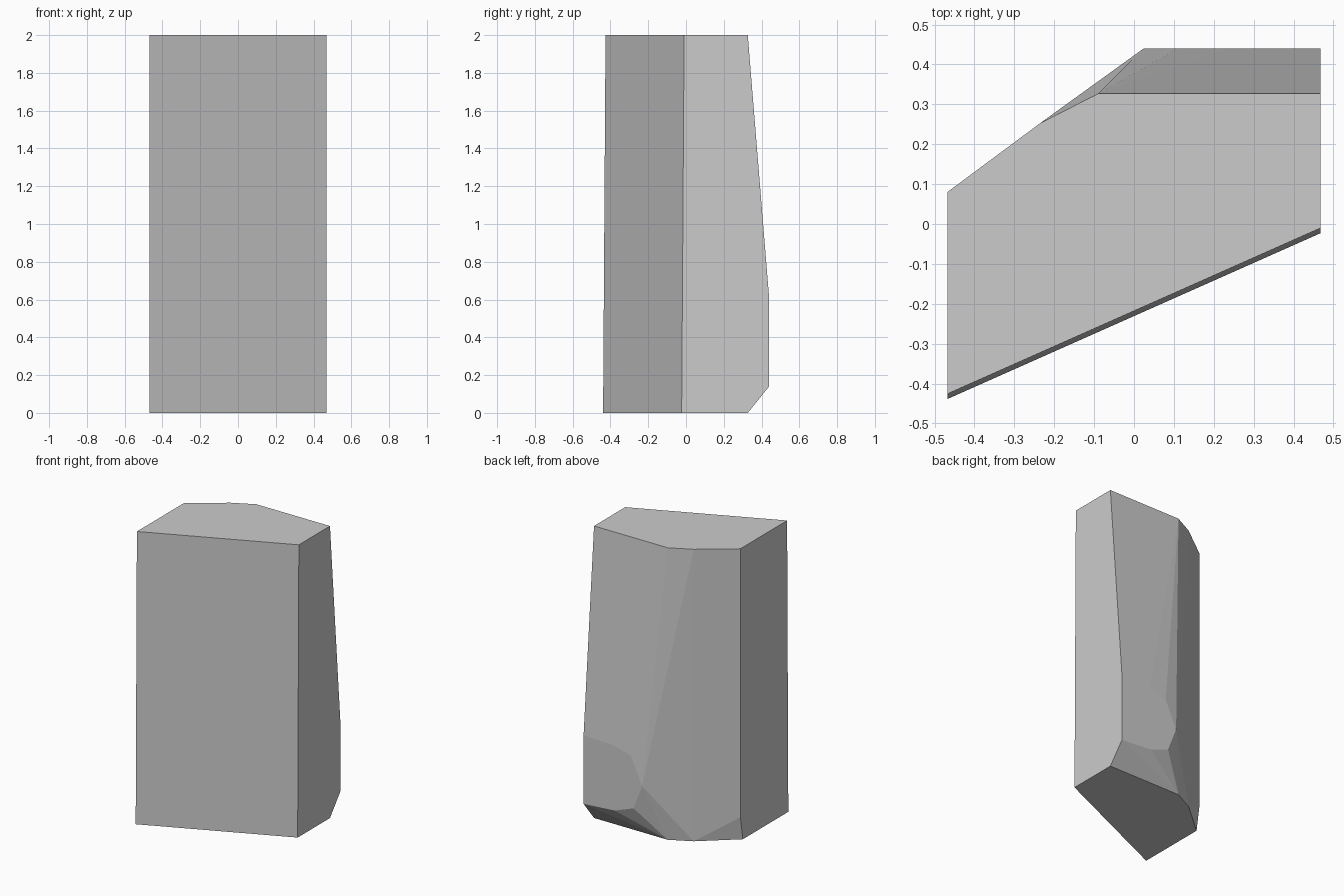
import bpy, bmesh

if "Cube" in bpy.data.objects:
    bpy.data.objects.remove(bpy.data.objects["Cube"])

W = 0.468   # half width
B = 0.44    # rearmost y

# Top and bottom outlines (x, y), front left going round to back left
top = [(-W, -0.426), (W, -0.01), (W, 0.327), (-0.09, 0.327), (-0.235, 0.253), (-W, 0.08)]
bottom = [(-W, -0.439), (W, -0.023), (W, 0.327), (-0.09, 0.327), (-0.235, 0.253), (-W, 0.053)]
# Flat bulge on the back (x, z)
bulge = [(W, 0.61), (0.24, 0.60), (0.11, 0.565), (0.024, 0.38),
         (0.09, 0.21), (0.232, 0.157), (W, 0.14)]

points = [(x, y, 2.0) for x, y in top]
points += [(x, y, 0.0) for x, y in bottom]
points += [(x, B, z) for x, z in bulge]
points.append((-W, 0.08, 0.16))  # chipped lower left back corner

# Faceted block: convex skin over the outlines
bm = bmesh.new()
for p in points:
    bm.verts.new(p)
bmesh.ops.convex_hull(bm, input=bm.verts[:])
bmesh.ops.dissolve_limit(bm, angle_limit=0.01, verts=bm.verts[:], edges=bm.edges[:])
bmesh.ops.recalc_face_normals(bm, faces=bm.faces[:])

mesh = bpy.data.meshes.new("stone_block")
bm.to_mesh(mesh)
bm.free()
block = bpy.data.objects.new("stone_block", mesh)
bpy.context.collection.objects.link(block)
